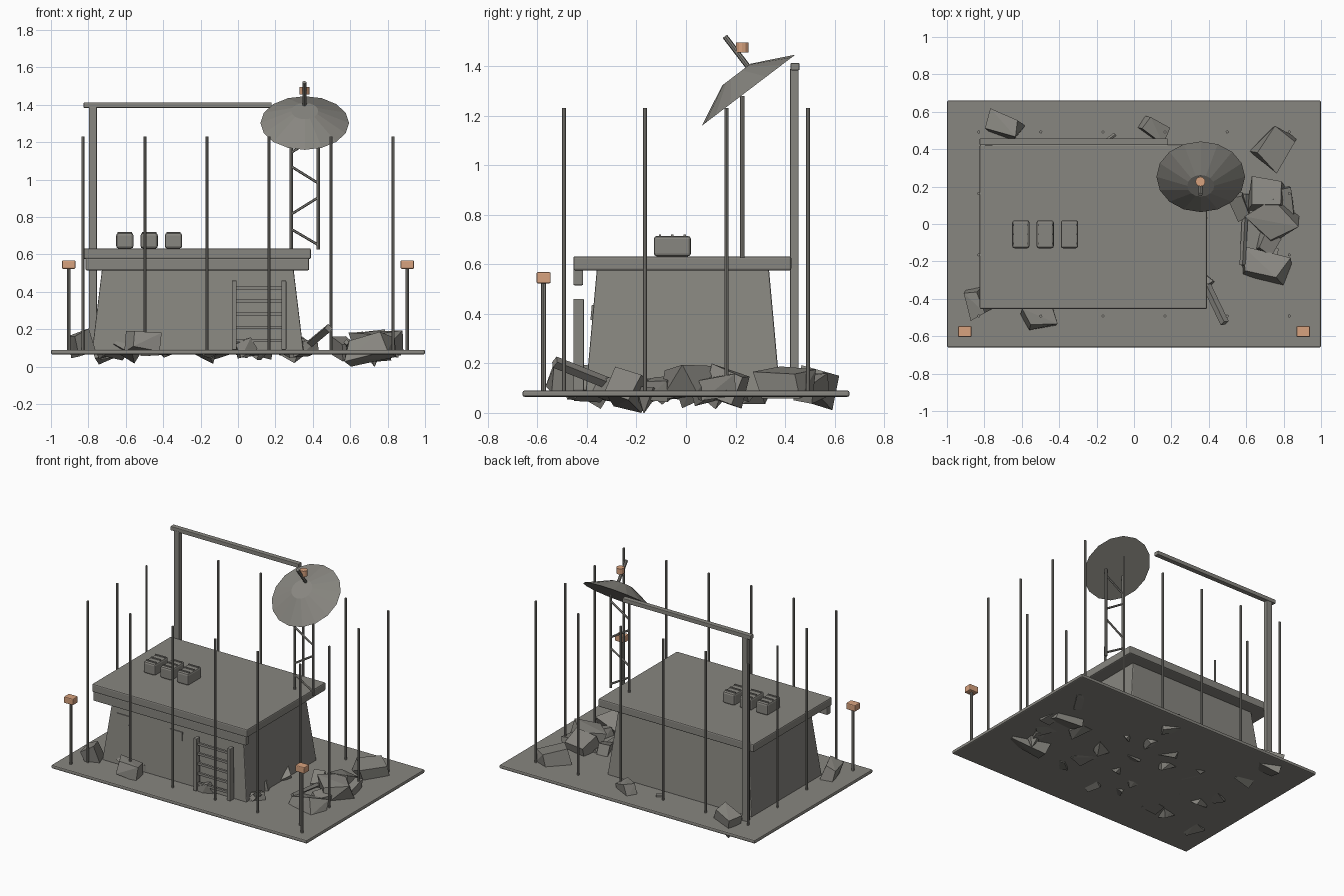
import bpy, bmesh, math, random
from mathutils import Vector, Matrix, Euler

if "Cube" in bpy.data.objects:
    bpy.data.objects.remove(bpy.data.objects["Cube"])

random.seed(7)


def material(name, rgb):
    m = bpy.data.materials.new(name)
    m.diffuse_color = (*rgb, 1)
    m.use_nodes = True
    m.node_tree.nodes["Principled BSDF"].inputs["Base Color"].default_value = m.diffuse_color
    return m


GREY = material("weathered_grey", (0.245, 0.238, 0.215))
ORANGE = material("lamp_orange", (0.68, 0.36, 0.21))


def finish(name, bm, mat=GREY, bevel=0):
    bmesh.ops.recalc_face_normals(bm, faces=bm.faces)
    me = bpy.data.meshes.new(name)
    bm.to_mesh(me)
    bm.free()
    me.materials.append(mat)
    ob = bpy.data.objects.new(name, me)
    bpy.context.collection.objects.link(ob)
    if bevel:
        mod = ob.modifiers.new("bevel", "BEVEL")
        mod.width = bevel
        mod.segments = 2
    return ob


def box(name, x, y, z, mat=GREY, bevel=0):
    """Box from (min, max) pairs."""
    bm = bmesh.new()
    bmesh.ops.create_cube(bm, size=1)
    for v in bm.verts:
        v.co = Vector([(a + b) / 2 + c * (b - a) for (a, b), c in zip((x, y, z), v.co)])
    return finish(name, bm, mat, bevel)


def rod(name, a, b, r, sides=8, r2=None, mat=GREY):
    """Cylinder or frustum between two points."""
    a, b = Vector(a), Vector(b)
    bm = bmesh.new()
    rot = (b - a).to_track_quat("Z", "Y").to_matrix().to_4x4()
    bmesh.ops.create_cone(bm, cap_ends=True, segments=sides, radius1=r,
                          radius2=r if r2 is None else r2, depth=(b - a).length,
                          matrix=Matrix.Translation((a + b) / 2) @ rot)
    return finish(name, bm, mat)


def chunk(name, x, y, size, angle, z=0.1, tilt=0.35, jitter=0.13):
    """Broken concrete block: a tilted cube with jittered corners."""
    bm = bmesh.new()
    bmesh.ops.create_cube(bm, size=1)
    rot = Euler((random.uniform(-tilt, tilt), random.uniform(-tilt, tilt),
                 math.radians(angle))).to_matrix()
    for v in bm.verts:
        p = Vector([(c + random.uniform(-jitter, jitter)) * s for c, s in zip(v.co, size)])
        v.co = rot @ p + Vector((x, y, z))
        v.co.z = max(v.co.z, 0)
    hull = bmesh.ops.convex_hull(bm, input=bm.verts)
    bmesh.ops.dissolve_limit(bm, angle_limit=0.05, verts=bm.verts, edges=bm.edges)
    return finish(name, bm)


# Ground plate
box("ground_plate", (-1, 1), (-0.66, 0.66), (0.065, 0.09), bevel=0.008)

# Bunker with sloping walls
bm = bmesh.new()
bmesh.ops.create_cube(bm, size=1)
for v in bm.verts:
    top = v.co.z > 0
    xs, ys = ((-0.72, 0.29), (-0.36, 0.335)) if top else ((-0.78, 0.35), (-0.405, 0.38))
    v.co = (xs[v.co.x > 0], ys[v.co.y > 0], 0.58 if top else 0.085)
finish("bunker_walls", bm, bevel=0.006)
box("roof_slab", (-0.825, 0.39), (-0.455, 0.425), (0.575, 0.632), bevel=0.008)
box("roof_front_beam", (-0.815, 0.38), (-0.455, -0.415), (0.515, 0.58), bevel=0.006)

# Window panels leaning with the front wall
for i, x in enumerate((-0.635, -0.22)):
    w = box(f"window_panel_{i}", (-0.05, 0.05), (-0.004, 0.004), (-0.03, 0.03))
    w.location = (x, -0.379, 0.405)
    w.rotation_euler.x = -math.atan(0.045 / 0.495)

# Ladder
for x in (-0.02, 0.245):
    box("ladder_rail", (x - 0.013, x + 0.013), (-0.455, -0.412), (0.09, 0.46), bevel=0.004)
for i in range(5):
    z = 0.14 + 0.07 * i
    box("ladder_rung", (-0.02, 0.245), (-0.442, -0.426), (z - 0.008, z + 0.008))

# Strapped crates on the roof
for x in (-0.605, -0.475, -0.345):
    box("roof_crate", (x - 0.046, x + 0.046), (-0.13, 0.02), (0.632, 0.714), bevel=0.012)
    for y in (-0.105, -0.055, -0.005):
        box("crate_strap", (x - 0.038, x + 0.038), (y - 0.005, y + 0.005), (0.705, 0.72))

# Gantry
box("gantry_post", (-0.797, -0.755), (0.42, 0.455), (0.085, 1.39), bevel=0.004)
box("gantry_beam", (-0.825, 0.18), (0.422, 0.458), (1.383, 1.412), bevel=0.004)

# Perimeter stakes
xs = (-0.83, -0.498, -0.166, 0.166, 0.498, 0.83)
spots = [(x, y) for x in xs for y in (-0.492, 0.492)]
spots += [(x, y) for x in (-0.83, 0.83) for y in (-0.165, 0.163)]
for x, y in spots:
    rod("perimeter_stake", (x, y, 0.08), (x, y, 1.23), 0.008)

# Lamp posts
for x in (-0.905, 0.905):
    rod("lamp_post", (x, -0.575, 0.08), (x, -0.575, 0.53), 0.01)
    box("lamp_head", (x - 0.036, x + 0.036), (-0.604, -0.546), (0.523, 0.568), ORANGE, 0.006)

# Lattice mast
LX, RX, MY = 0.285, 0.43, 0.227
for x in (LX, RX):
    rod("mast_leg", (x, MY, 0.625), (x, MY, 1.28), 0.009)
for xa, za, xb, zb in ((RX, 0.65, LX, 0.735), (LX, 0.815, RX, 0.905),
                       (RX, 0.98, LX, 1.07), (LX, 1.145, RX, 1.235)):
    rod("mast_brace", (xa, MY, za), (xb, MY, zb), 0.007, 6)

# Dish, feed arm and beacon
rim = Vector((0.357, 0.2525, 1.3025))
axis = Vector((0, -0.605, 0.796))
rod("dish", rim, rim + axis * 0.08, 0.237, 16, 0.072)
rod("feed_arm", (0.355, 0.26, 1.385), (0.355, 0.157, 1.52), 0.011)
rod("beacon", (0.355, 0.227, 1.455), (0.355, 0.227, 1.495), 0.026, 12, mat=ORANGE)

# Large rubble around the bunker
for x, y, sx, sy, sz, a, z in (
        (-0.69, 0.53, 0.15, 0.10, 0.12, -20, 0.11), (0.11, 0.505, 0.13, 0.08, 0.10, -35, 0.10),
        (0.75, 0.41, 0.15, 0.18, 0.10, -35, 0.12), (0.71, 0.16, 0.17, 0.14, 0.11, -5, 0.11),
        (0.75, 0.03, 0.17, 0.19, 0.11, 40, 0.13), (0.70, -0.23, 0.22, 0.12, 0.11, -10, 0.10),
        (-0.84, -0.42, 0.09, 0.15, 0.13, 15, 0.12), (-0.51, -0.50, 0.15, 0.10, 0.10, 10, 0.13),
        (0.71, -0.10, 0.09, 0.10, 0.08, -25, 0.10), (0.565, 0.10, 0.07, 0.13, 0.09, 20, 0.10),
        (0.80, 0.12, 0.08, 0.14, 0.08, 10, 0.10)):
    chunk("rubble_block", x, y, (sx, sy, sz), a, z)

# Fallen beams
rod("fallen_beam", (0.37, -0.29, 0.11), (0.485, -0.53, 0.205), 0.024, 4)
rod("fallen_beam", (0.60, 0.16, 0.10), (0.58, -0.22, 0.13), 0.016, 4)
rod("fallen_rod", (-0.14, 0.45, 0.10), (-0.10, 0.48, 0.10), 0.012, 6)

# Buried rubble whose corners break through the plate
for i in range(20):
    x = -0.65 + 0.24 * (i % 5) + random.uniform(-0.07, 0.07)
    y = -0.33 + 0.2 * (i // 5) + random.uniform(-0.06, 0.06)
    s = random.uniform(0.07, 0.1)
    chunk("buried_rubble", x, y, (s * 1.3, s, s * 0.8), random.uniform(0, 180), 0.1, 0.7)

# Lowest shard
rod("buried_shard", (0.73, -0.17, 0.0), (0.72, -0.16, 0.1), 0.002, 5, 0.06)
